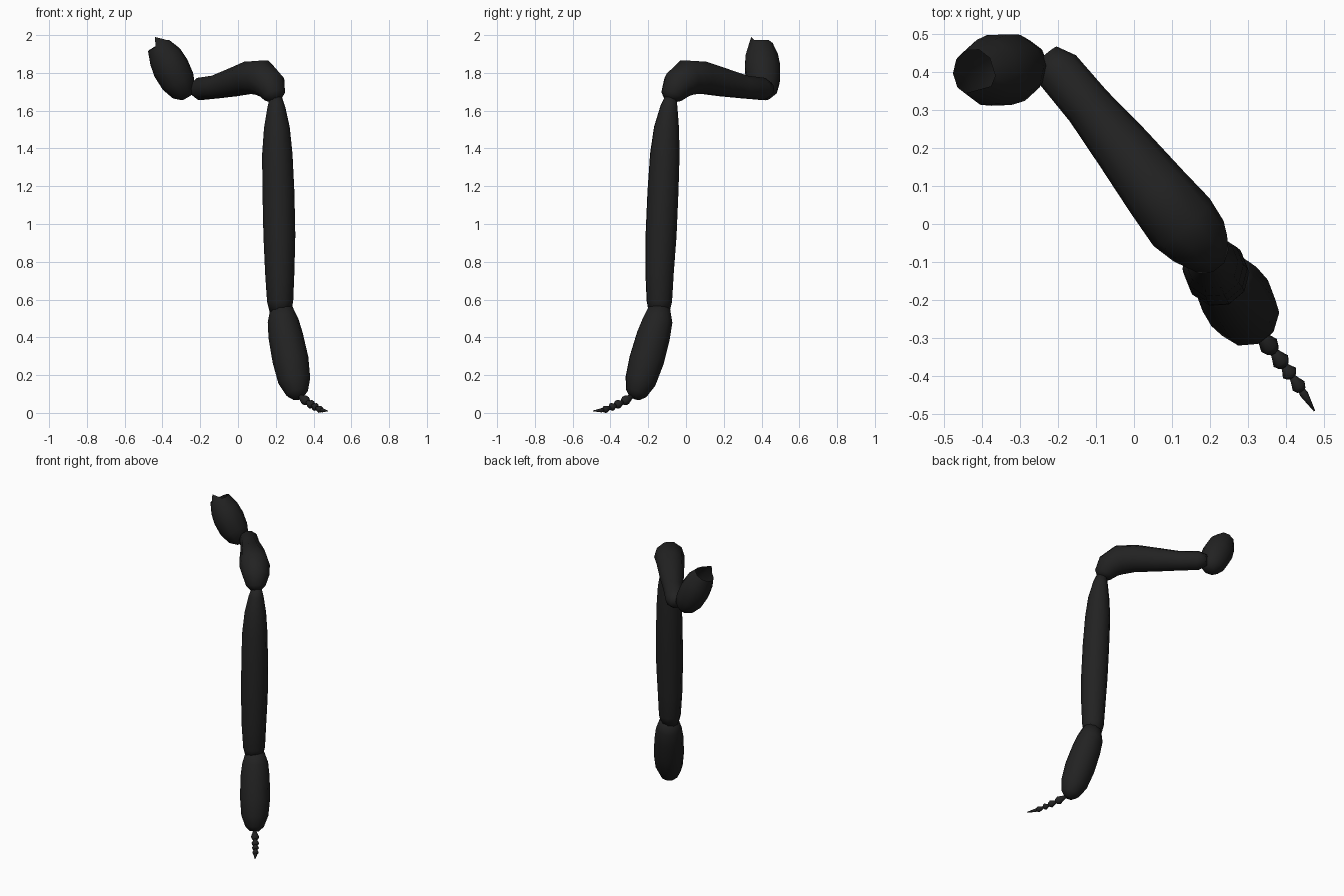
import bpy, bmesh, math
from mathutils import Vector

black = bpy.data.materials.new("black shell")
black.diffuse_color = (0.016, 0.016, 0.016, 1)


def loft(name, sections, sides=10, cap_start=True, adjust=None):
    """Tube through (x, y, z, radius) sections, rings square to the path."""
    bm = bmesh.new()
    pts = [Vector(s[:3]) for s in sections]
    rings, side = [], None
    for i, p in enumerate(pts):
        t = (pts[min(i + 1, len(pts) - 1)] - pts[max(i - 1, 0)]).normalized()
        if side is None:
            side = t.cross(Vector((0.64, -0.77, 0.1)))
            if side.length < 0.3:
                side = t.cross(Vector((0, 0, 1)))
        side = (side - t * side.dot(t)).normalized()
        up = t.cross(side)
        r = sections[i][3] * 1.02
        rings.append([bm.verts.new(p + r * (math.cos(a) * side + math.sin(a) * up))
                      for a in (2 * math.pi * k / sides for k in range(sides))])
    for a, b in zip(rings, rings[1:]):
        for k in range(sides):
            n = (k + 1) % sides
            bm.faces.new((a[k], a[n], b[n], b[k]))
    if cap_start:
        bm.faces.new(rings[0][::-1])
    bm.faces.new(rings[-1])
    if adjust:
        adjust(rings)
    bmesh.ops.recalc_face_normals(bm, faces=bm.faces)
    if not cap_start:
        # open shell: make sure the outside faces outward
        f = max(bm.faces, key=lambda q: q.calc_center_median().x)
        if f.normal.x < 0:
            bmesh.ops.reverse_faces(bm, faces=bm.faces)
    me = bpy.data.meshes.new(name)
    bm.to_mesh(me)
    bm.free()
    me.materials.append(black)
    for poly in me.polygons:
        poly.use_smooth = True
    ob = bpy.data.objects.new(name, me)
    bpy.context.collection.objects.link(ob)
    return ob


# Hip segment, open and ragged at the top
def ragged(rings):
    rim = rings[0]
    for target in ((-0.44, 0.345, 2.0), (-0.365, 0.39, 1.985)):
        t = Vector(target)
        min(rim, key=lambda v: (v.co - t).length).co = t


loft("hip_segment", [(-0.422, 0.398, 1.958, 0.062), (-0.385, 0.400, 1.895, 0.088),
                     (-0.355, 0.405, 1.835, 0.096), (-0.318, 0.410, 1.765, 0.09),
                     (-0.286, 0.418, 1.708, 0.066), (-0.27, 0.42, 1.68, 0.03)],
     cap_start=False, adjust=ragged)

# Upper leg, bending down at the knee
loft("upper_leg", [(-0.232, 0.445, 1.722, 0.035), (-0.20, 0.405, 1.725, 0.06),
                   (-0.12, 0.31, 1.735, 0.062), (-0.03, 0.20, 1.758, 0.075),
                   (0.06, 0.085, 1.785, 0.087), (0.125, 0.005, 1.785, 0.095),
                   (0.17, -0.045, 1.745, 0.083), (0.19, -0.075, 1.69, 0.06),
                   (0.195, -0.08, 1.665, 0.035)])

# Long shin
loft("shin", [(0.200, -0.080, 1.685, 0.03), (0.203, -0.090, 1.63, 0.046),
              (0.206, -0.103, 1.52, 0.067), (0.208, -0.112, 1.38, 0.079),
              (0.214, -0.122, 1.18, 0.083), (0.219, -0.132, 0.95, 0.083),
              (0.221, -0.140, 0.75, 0.076), (0.223, -0.141, 0.60, 0.068),
              (0.225, -0.142, 0.54, 0.055)])

# Swollen lower segment
loft("lower_segment", [(0.228, -0.140, 0.575, 0.055), (0.238, -0.150, 0.50, 0.08),
                       (0.252, -0.172, 0.42, 0.09), (0.278, -0.208, 0.29, 0.094),
                       (0.298, -0.240, 0.18, 0.084), (0.312, -0.262, 0.115, 0.058),
                       (0.318, -0.272, 0.088, 0.028)])

# Foot: a chain of cup-shaped joints ending in a claw
joints = [Vector(p) for p in ((0.328, -0.285, 0.098), (0.366, -0.333, 0.068),
                              (0.394, -0.371, 0.05), (0.415, -0.4, 0.038),
                              (0.440, -0.436, 0.025))]
for i, (a, b) in enumerate(zip(joints, joints[1:])):
    s = 1 - 0.08 * i
    loft(f"foot_joint_{i + 1}", [(*a.lerp(b, f), r * s) for f, r in
                                ((0, 0.010), (0.35, 0.017), (0.72, 0.026), (1.0, 0.018), (1.1, 0.008))],
         sides=8)
loft("claw", [(0.438, -0.433, 0.026, 0.008), (0.447, -0.447, 0.0235, 0.011),
              (0.475, -0.492, 0.02, 0.002)], sides=8)

# Rest the lowest point on the ground
low = min(v.co.z for o in bpy.data.objects for v in o.data.vertices)
for o in bpy.data.objects:
    o.location.z -= low
